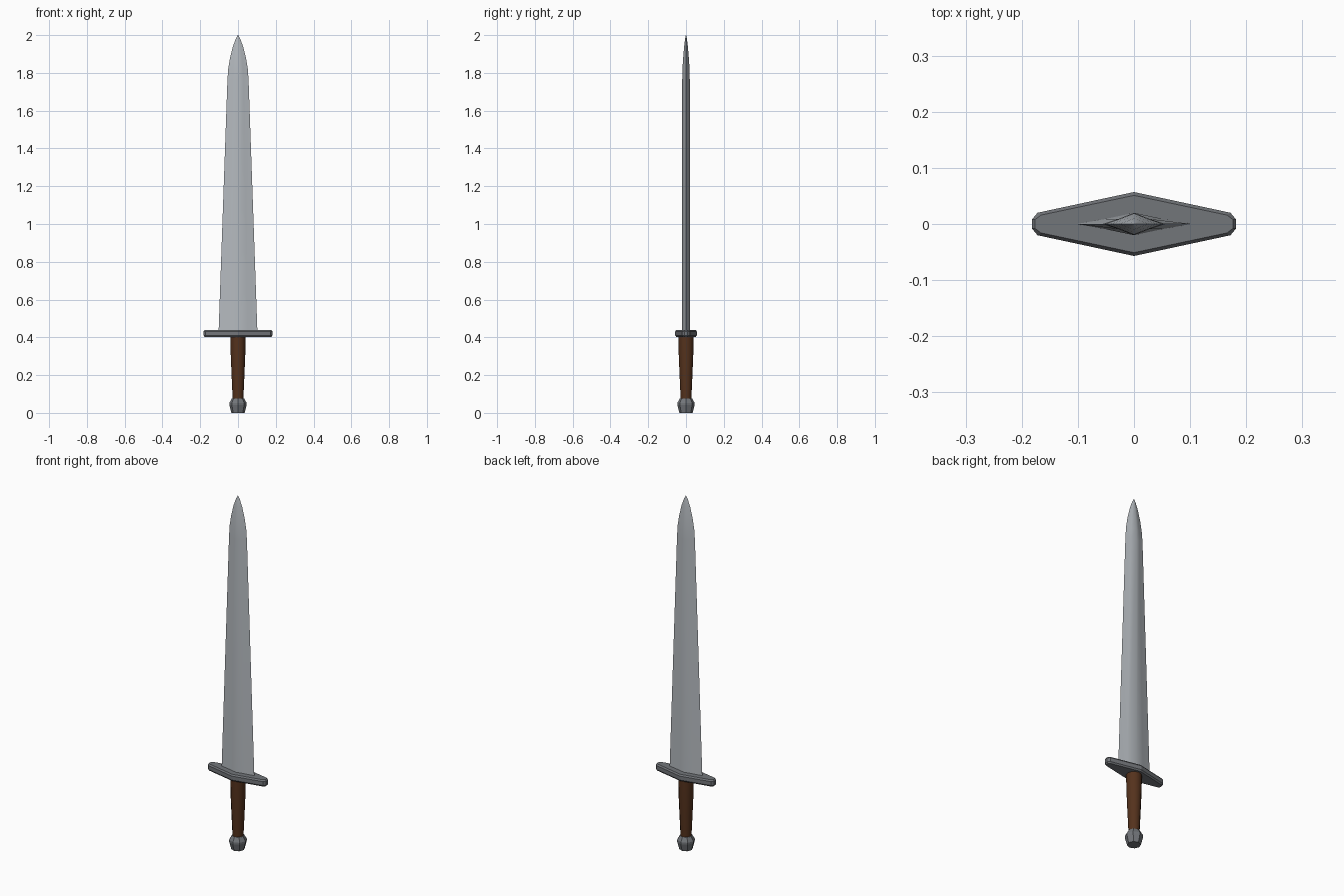
import bpy, bmesh, math

if "Cube" in bpy.data.objects:
    bpy.data.objects.remove(bpy.data.objects["Cube"])

STEEL = (0.46, 0.49, 0.52, 1)
IRON = (0.17, 0.18, 0.195, 1)
WOOD = (0.09, 0.032, 0.012, 1)


def loft(name, rings, color, smooth=None):
    """Skin a stack of equal-length point rings and cap both ends."""
    bm = bmesh.new()
    loops = [[bm.verts.new(p) for p in ring] for ring in rings]
    n = len(loops[0])
    for a, b in zip(loops, loops[1:]):
        for i in range(n):
            j = (i + 1) % n
            bm.faces.new((a[i], a[j], b[j], b[i]))
    bm.faces.new(loops[0][::-1])
    bm.faces.new(loops[-1])
    bmesh.ops.recalc_face_normals(bm, faces=bm.faces)
    mesh = bpy.data.meshes.new(name)
    bm.to_mesh(mesh)
    bm.free()
    obj = bpy.data.objects.new(name, mesh)
    bpy.context.collection.objects.link(obj)
    mat = bpy.data.materials.new(name + "_material")
    mat.diffuse_color = color
    mat.use_nodes = True
    mat.node_tree.nodes["Principled BSDF"].inputs["Base Color"].default_value = mat.diffuse_color
    mesh.materials.append(mat)
    if smooth:
        bpy.ops.object.select_all(action='DESELECT')
        obj.select_set(True)
        bpy.context.view_layer.objects.active = obj
        bpy.ops.object.shade_smooth_by_angle(angle=math.radians(smooth))
    return obj


def circle(r, z, n):
    return [(r * math.cos(i * math.tau / n),
             r * math.sin(i * math.tau / n), z) for i in range(n)]


def blade_ring(w, t, z):
    """Slightly hollow-ground diamond section."""
    right = [(0, -t), (0.5 * w, -0.45 * t), (w, 0), (0.5 * w, 0.45 * t)]
    return [(x, y, z) for x, y in right + [(-x, -y) for x, y in right]]


def guard_ring(inset, z):
    """Long hexagon with clipped ends."""
    right = [(0, -0.057 + inset), (0.172 - inset, -0.02 + inset * 0.7),
             (0.182 - inset, -0.008), (0.182 - inset, 0.008),
             (0.172 - inset, 0.02 - inset * 0.7)]
    return [(x, y, z) for x, y in right + [(-x, -y) for x, y in right]]


# Blade: half-width, half-thickness, height
loft("blade", [blade_ring(*s) for s in [
    (0.103, 0.020, 0.42), (0.056, 0.020, 1.76), (0.052, 0.019, 1.82),
    (0.042, 0.015, 1.88), (0.027, 0.010, 1.94), (0.012, 0.005, 1.98),
    (0.001, 0.0006, 2.0)]], STEEL, smooth=70)

# Crossguard with bevelled rims
loft("crossguard", [guard_ring(*s) for s in [
    (0.006, 0.402), (0, 0.410), (0, 0.432), (0.006, 0.440)]], IRON)

# Wooden grip, tapering towards the pommel
loft("grip", [circle(*s, 12) for s in [
    (0.028, 0.06), (0.029, 0.09), (0.034, 0.20), (0.039, 0.32), (0.040, 0.405)]],
    WOOD, smooth=40)

# Faceted pommel
loft("pommel", [circle(*s, 8) for s in [
    (0.035, 0.0), (0.046, 0.042), (0.046, 0.053), (0.032, 0.077)]], IRON)
